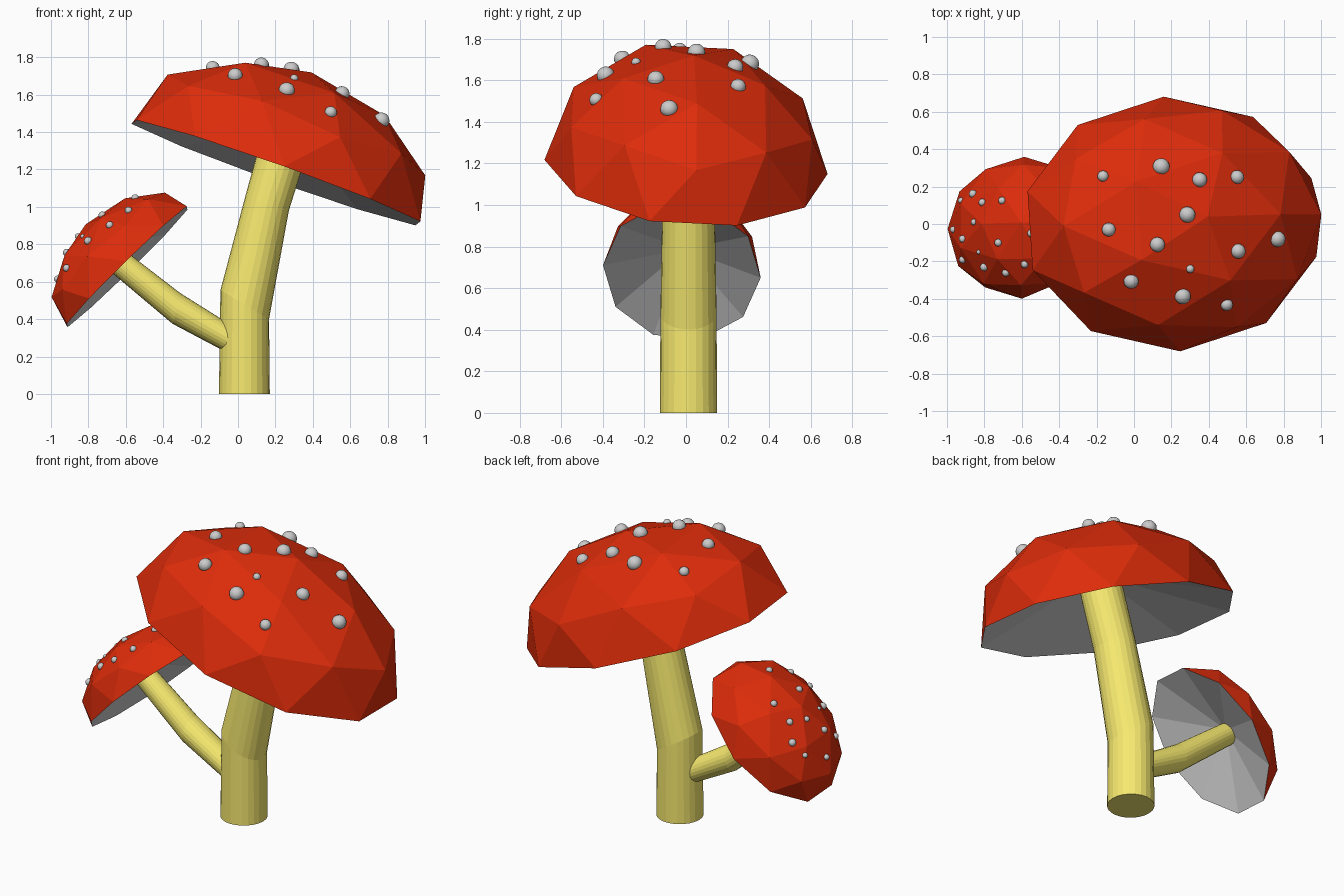
import bpy, bmesh
from math import radians, cos, sin, pi, atan2
from mathutils import Matrix, Vector
from mathutils.bvhtree import BVHTree

if "Cube" in bpy.data.objects:
    bpy.data.objects.remove(bpy.data.objects["Cube"])


def material(name, rgb):
    m = bpy.data.materials.new(name)
    m.diffuse_color = (*rgb, 1)
    m.use_nodes = True
    m.node_tree.nodes["Principled BSDF"].inputs["Base Color"].default_value = m.diffuse_color
    return m


RED = material("cap_red", (0.72, 0.025, 0.003))
YELLOW = material("stem_yellow", (0.93, 0.82, 0.16))


def finish(name, bm, mat=None, smooth=False):
    me = bpy.data.meshes.new(name)
    for f in bm.faces:
        f.smooth = smooth
    bm.to_mesh(me)
    bm.free()
    ob = bpy.data.objects.new(name, me)
    bpy.context.collection.objects.link(ob)
    if mat:
        me.materials.append(mat)
    return ob


def stem(name, rings, depth, y, sides=24):
    """Tube through tilted rings; each ring is (left x, z, right x, z)."""
    bm = bmesh.new()
    loops = []
    for (x0, z0, x1, z1), d in zip(rings, depth):
        c = Vector(((x0 + x1) / 2, y, (z0 + z1) / 2))
        h = Vector(((x1 - x0) / 2, 0, (z1 - z0) / 2))
        angles = [2 * pi * i / sides for i in range(sides)]
        loops.append([bm.verts.new(c + h * cos(a) + Vector((0, d * sin(a), 0)))
                      for a in angles])
    for a, b in zip(loops, loops[1:]):
        for i in range(sides):
            j = (i + 1) % sides
            bm.faces.new((a[i], a[j], b[j], b[i]))
    bm.faces.new(loops[0])
    bm.faces.new(loops[-1])
    bmesh.ops.recalc_face_normals(bm, faces=bm.faces)
    finish(name, bm, YELLOW)


def mushroom_cap(name, centre, size, tilt, spots):
    M = (Matrix.Translation(centre) @ Matrix.Rotation(radians(tilt), 4, 'Y')
         @ Matrix.Rotation(radians(-3.9), 4, 'X') @ Matrix.Rotation(radians(2.5), 4, 'Z')
         @ Matrix.Diagonal((0.848 * size, 0.683 * size, 0.57 * size, 1)))

    # Faceted half-dome
    bm = bmesh.new()
    bmesh.ops.create_icosphere(bm, subdivisions=2, radius=1)
    bmesh.ops.delete(bm, geom=[v for v in bm.verts if v.co.z < -0.05], context='VERTS')
    rim = sorted((v.co.copy() for v in bm.verts if v.co.z < 0.05),
                 key=lambda p: atan2(p.y, p.x))
    bm.transform(M)
    bm.normal_update()
    tree = BVHTree.FromBMesh(bm)
    finish(name + "_cap", bm, RED)

    # Hollowed underside fan
    bm = bmesh.new()
    ring = [bm.verts.new(p) for p in rim]
    hub = bm.verts.new((0, 0, 0.48))
    for i, v in enumerate(ring):
        bm.faces.new((ring[(i + 1) % len(ring)], v, hub))
    bm.transform(M)
    finish(name + "_underside", bm)

    # Rounded spots dropped onto the dome
    bm = bmesh.new()
    for x, y, r in spots:
        p, n, _, _ = tree.ray_cast(Vector((x, y, 3)), Vector((0, 0, -1)))
        if p is None:
            p, n, _, _ = tree.find_nearest(Vector((x, y, centre[2])))
        turn = n.to_track_quat('Z', 'Y').to_matrix().to_4x4()
        bmesh.ops.create_uvsphere(
            bm, u_segments=16, v_segments=10, radius=r,
            matrix=Matrix.Translation(p + n * 0.1 * r) @ turn
            @ Matrix.Diagonal((1, 1, 0.95, 1)))
    finish(name + "_spots", bm, smooth=True)


# Stems
stem("main_stem",
     [(-0.102, 0, 0.17, 0), (-0.094, 0.555, 0.166, 0.40),
      (0.04, 1.06, 0.272, 0.98), (0.155, 1.48, 0.41, 1.42)],
     [0.138, 0.135, 0.126, 0.118], 0.012)
stem("branch_stem",
     [(0, 0.19, 0, 0.345), (-0.35, 0.375, -0.31, 0.54), (-0.79, 0.745, -0.68, 0.825)],
     [0.083, 0.083, 0.066], -0.005)

# Caps with their undersides and spots
mushroom_cap("large", (0.203, 0, 1.183), 1.0, 19.5, [
    (-0.165, 0.255, 0.03), (0.145, 0.305, 0.045), (0.35, 0.235, 0.04),
    (0.55, 0.25, 0.037), (0.285, 0.05, 0.043), (-0.135, -0.03, 0.037),
    (0.125, -0.11, 0.04), (0.555, -0.145, 0.04), (0.765, -0.08, 0.043),
    (0.30, -0.24, 0.022), (-0.015, -0.305, 0.04), (0.26, -0.385, 0.043),
    (0.495, -0.43, 0.033)])
mushroom_cap("small", (-0.593, -0.02, 0.68), 0.557, -44.6, [
    (-0.945, 0.14, 0.016), (-0.86, 0.16, 0.022), (-0.81, 0.115, 0.02),
    (-0.705, 0.125, 0.02), (-0.855, 0.01, 0.017), (-0.965, -0.03, 0.018),
    (-0.915, -0.08, 0.02), (-0.915, -0.19, 0.02), (-0.83, -0.15, 0.012),
    (-0.80, -0.23, 0.022), (-0.725, -0.10, 0.02), (-0.685, -0.26, 0.02),
    (-0.585, -0.215, 0.02), (-0.55, -0.05, 0.02)])
